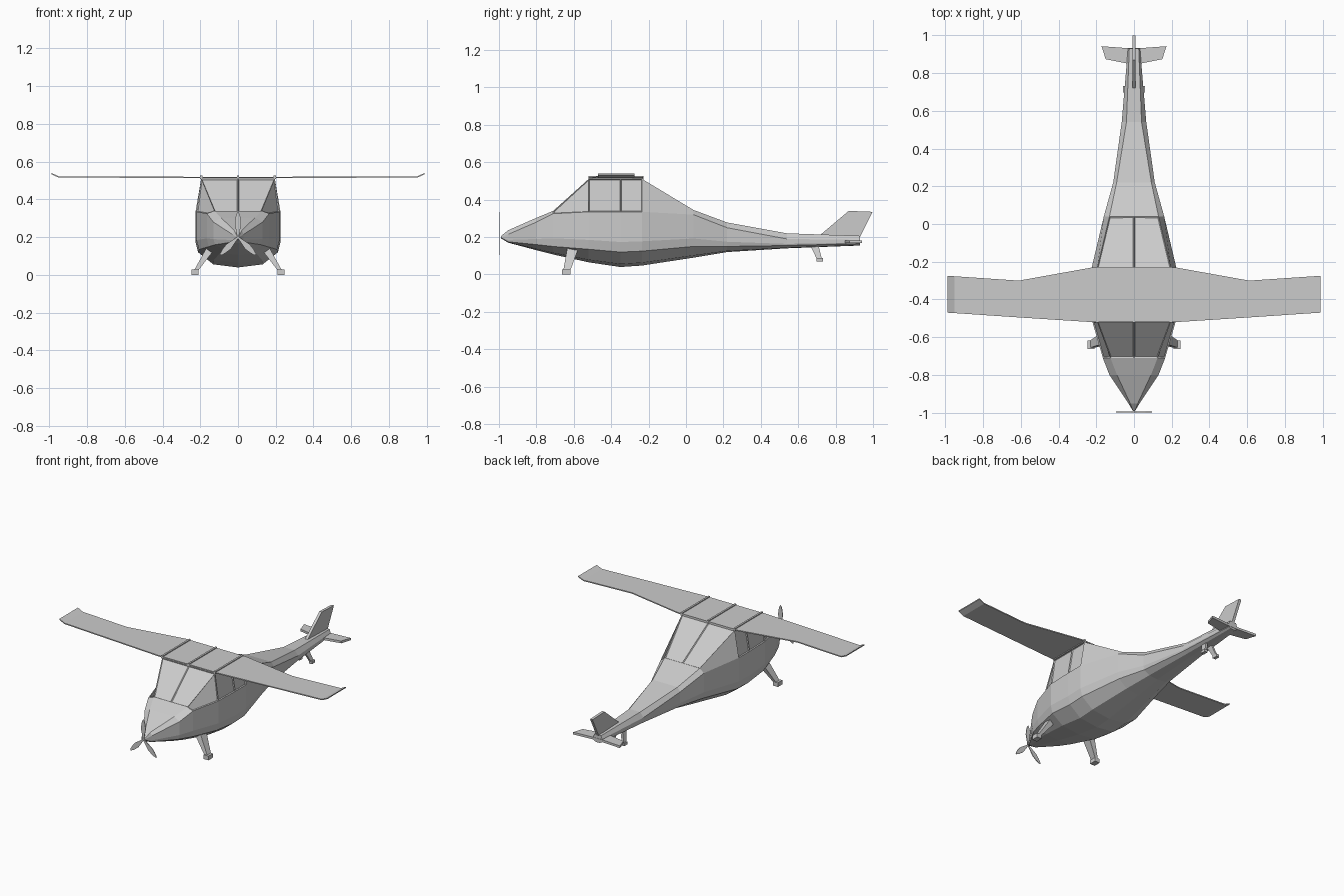
import bpy, bmesh, math
from mathutils import Vector

if "Cube" in bpy.data.objects:
    bpy.data.objects.remove(bpy.data.objects["Cube"])


def finish(name, bm, mirror=False):
    bmesh.ops.recalc_face_normals(bm, faces=bm.faces)
    me = bpy.data.meshes.new(name)
    bm.to_mesh(me)
    bm.free()
    ob = bpy.data.objects.new(name, me)
    bpy.context.collection.objects.link(ob)
    if mirror:
        m = ob.modifiers.new("Mirror", 'MIRROR')
        m.merge_threshold = 0.0005
    return ob


def prism(name, pts, offset, mirror=False):
    """Solid made from an outline pushed along an offset."""
    bm = bmesh.new()
    off = Vector(offset)
    a = [bm.verts.new(p) for p in pts]
    b = [bm.verts.new(Vector(p) + off) for p in pts]
    bm.faces.new(a)
    bm.faces.new(b[::-1])
    n = len(pts)
    for i in range(n):
        bm.faces.new((a[i], a[(i + 1) % n], b[(i + 1) % n], b[i]))
    return finish(name, bm, mirror)


def loft(bm, rings, closed=True):
    """Skin a list of point rings, cap both ends; returns faces[ring][side]."""
    vs = [[bm.verts.new(p) for p in r] for r in rings]
    n = len(rings[0])
    faces = []
    for r0, r1 in zip(vs, vs[1:]):
        faces.append([bm.faces.new((r0[i], r0[(i + 1) % n], r1[(i + 1) % n], r1[i]))
                      for i in range(n if closed else n - 1)])
    bm.faces.new(vs[0])
    bm.faces.new(vs[-1])
    return faces


def box_at(c, sx, sy):
    x, y, z = c
    return [(x - sx, y - sy, z), (x + sx, y - sy, z), (x + sx, y + sy, z), (x - sx, y + sy, z)]


# Fuselage: y, roof half width, roof z, shoulder half width, shoulder z, chine z, keel z
stations = [
    (-.99, .005, .205, .006, .200, .198, .194),
    (-.95, .020, .237, .030, .215, .175, .170),
    (-.80, .090, .303, .130, .280, .160, .130),
    (-.71, .125, .340, .165, .325, .150, .107),
    (-.52, .195, .511, .220, .335, .135, .065),
    (-.35, .195, .511, .225, .335, .120, .040),
    (-.235, .195, .511, .225, .335, .125, .048),
    (.04, .130, .345, .160, .320, .150, .090),
    (.22, .092, .278, .110, .250, .150, .120),
    (.54, .040, .220, .065, .190, .155, .140),
    (.93, .025, .207, .032, .185, .165, .155),
]
rings = []
for y, tw, tz, sw, sz, lz, cz in stations:
    rings.append([(0, y, tz), (tw, y, tz), (sw, y, sz), (sw, y, lz + .25 * (sz - lz)),
                  (sw * .94, y, lz), (sw * .58, y, cz + .2 * (lz - cz)), (0, y, cz)])
bm = bmesh.new()
f = loft(bm, rings, closed=False)
bmesh.ops.recalc_face_normals(bm, faces=bm.faces)
# recessed panes: windscreen, rear window, side windows
panes = [f[3][0], f[6][0], f[3][1], f[4][1], f[5][1]]
bmesh.ops.inset_individual(bm, faces=panes, thickness=.006, depth=-.006)
finish("fuselage", bm, mirror=True)

# Wing with upturned tips: x, leading y, trailing y, z
bm = bmesh.new()
wing = [(0, -.52, -.23, .513), (.22, -.52, -.23, .513), (.61, -.495, -.30, .515),
        (.95, -.472, -.277, .516), (.988, -.470, -.275, .533)]
loft(bm, [[(x, a, z), (x, b, z), (x, b, z + .007), (x, a, z + .007)] for x, a, b, z in wing])
# open the root so that the halves merge cleanly
bmesh.ops.delete(bm, geom=[q for q in bm.faces if all(abs(v.co.x) < 1e-5 for v in q.verts)],
                 context='FACES_ONLY')
finish("wing", bm, mirror=True)

# Ribs across the wing roots
for i, x in enumerate((-.195, 0, .195)):
    prism("wing_rib_%d" % i, box_at((x, -.375, .508), .006, .147), (0, 0, .018))

# Propeller: three leaf-shaped blades
for i, ang in enumerate((90, -45, -135)):
    t = math.radians(ang)
    d, s = Vector((math.cos(t), 0, math.sin(t))), Vector((-math.sin(t), 0, math.cos(t)))
    half = [(0, .004), (.035, .010), (.07, .017), (.105, .013), (.128, .006), (.135, 0)]
    outline = half + [(r, -w) for r, w in half[-2::-1]]
    prism("propeller_blade_%d" % i,
          [Vector((0, -.998, .2)) + d * r + s * w for r, w in outline], (0, .004, 0))

# Tail fin and tailplane
prism("tail_fin", [(-.009, .71, .205), (-.009, .87, .34), (-.009, .998, .335),
                   (-.009, .93, .20)], (.018, 0, 0))
prism("tailplane", [(0, .84, .168), (.035, .85, .168), (.15, .873, .168), (.172, .942, .168),
                    (.04, .932, .168), (0, .932, .168)], (0, 0, .015), mirror=True)

# Main and tail landing legs with block feet
legs = [("main", (.145, -.605, .14), (.223, -.637, .022), .024, .03, .011, .019, (.228, -.64, 0), .018, .023, .028),
        ("tail", (.018, .685, .16), (.042, .712, .085), .008, .022, .007, .014, (.046, .715, .07), .011, .017, .018)]
for n, top, low, tx, ty, lx, ly, foot, fx, fy, h in legs:
    bm = bmesh.new()
    loft(bm, [box_at(top, tx, ty), box_at(low, lx, ly)])
    finish(n + "_landing_leg", bm, mirror=True)
    prism(n + "_landing_foot", box_at(foot, fx, fy), (0, 0, h), mirror=True)
